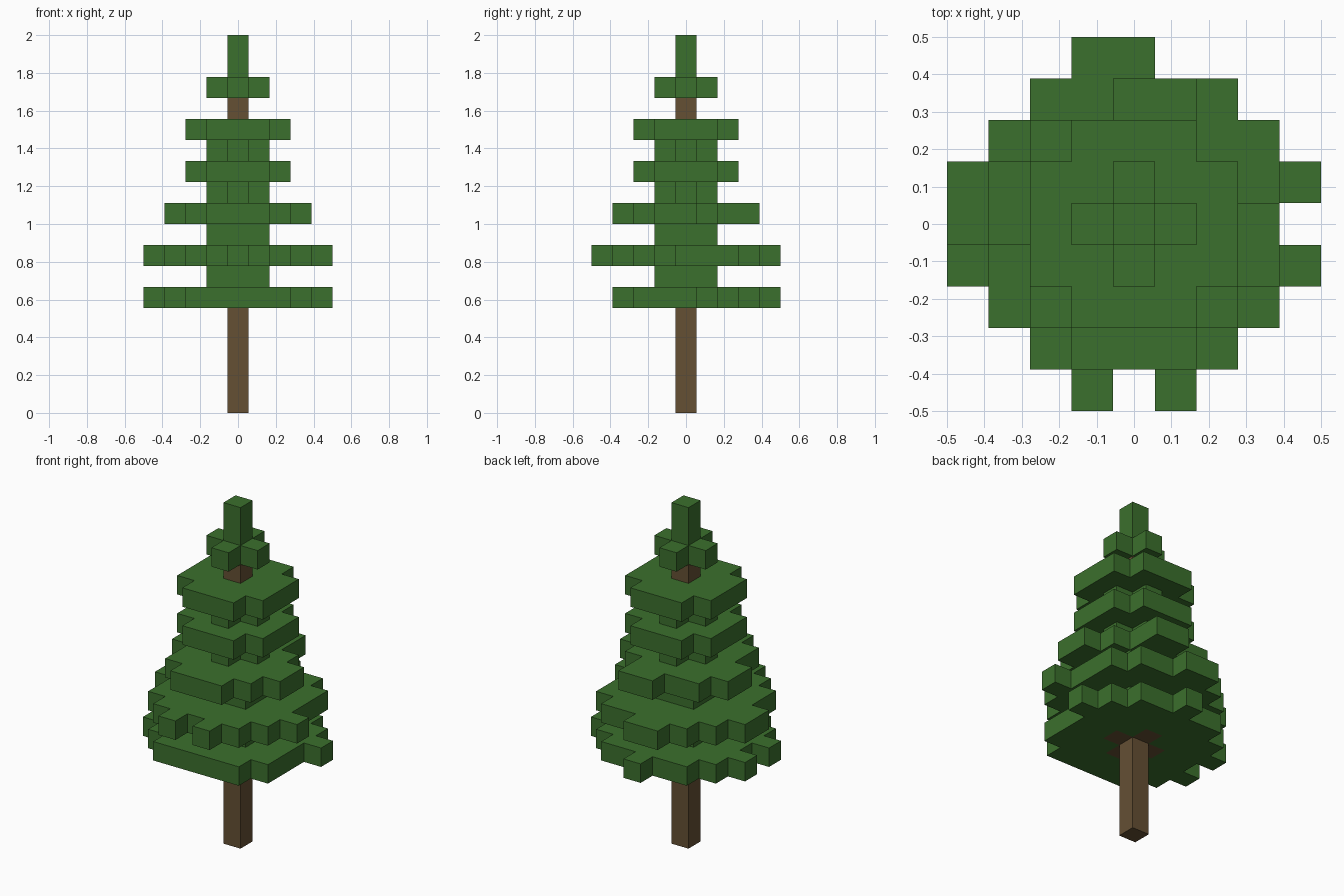
import bpy
import bmesh
from mathutils import Vector

if "Cube" in bpy.data.objects:
    bpy.data.objects.remove(bpy.data.objects["Cube"])

UNIT = 1 / 9  # edge of one block


def material(name, rgb):
    mat = bpy.data.materials.new(name)
    mat.use_nodes = True
    color = (*rgb, 1)
    mat.diffuse_color = color
    bsdf = mat.node_tree.nodes["Principled BSDF"]
    bsdf.inputs["Base Color"].default_value = color
    bsdf.inputs["Roughness"].default_value = 0.9
    return mat


leaf = material("leaf green", (0.044, 0.162, 0.026))
bark = material("bark brown", (0.130, 0.080, 0.034))


# Layer footprints, as sets of (x, y) block positions
def square(r):
    return {(x, y) for x in range(-r, r + 1) for y in range(-r, r + 1)}


def trimmed(r):
    return {c for c in square(r) if abs(c[0]) + abs(c[1]) < 2 * r}


centre = {(0, 0)}
plus = trimmed(1)

# Tiers: name -> (layer, footprint)
tiers = {
    "lowest_branches": (5, (trimmed(3) - plus) | {(0, 4), (4, 1), (-4, 1), (-4, -1)}),
    "lowest_core": (6, square(1)),
    "lower_branches": (7, trimmed(3) | {(-1, 4), (0, 4), (4, -1), (-4, 0), (-4, 1), (-1, -4), (1, -4)}),
    "lower_core": (8, square(1)),
    "middle_branches": (9, (square(2) - {(2, 2)}) | {(0, 3), (1, 3), (3, 0), (3, -1), (-3, 0), (-3, 1),
                                                   (-1, -3), (0, -3), (1, -3)}),
    "middle_core": (10, plus),
    "upper_branches": (11, trimmed(2)),
    "upper_core": (12, plus),
    "top_branches": (13, trimmed(2)),
    "crown": (15, plus),
}
parts = {name: ({(x, y, z) for x, y in cells}, leaf) for name, (z, cells) in tiers.items()}
parts["tip"] = ({(0, 0, 16), (0, 0, 17)}, leaf)
parts["lower_trunk"] = ({(0, 0, z) for z in range(5)} | {(x, y, 5) for x, y in plus}, bark)
parts["upper_trunk"] = ({(0, 0, 14)}, bark)

filled = set().union(*(cells for cells, _ in parts.values()))


# Build only the outer faces of each group of blocks
def build(name, cells, mat):
    bm = bmesh.new()
    for cell in sorted(cells):
        for axis in range(3):
            for sign in (-1, 1):
                n = Vector((0, 0, 0))
                n[axis] = sign
                if tuple(int(a + b) for a, b in zip(cell, n)) in filled:
                    continue
                u = Vector((0, 0, 0))
                u[(axis + 1) % 3] = 1
                v = n.cross(u)
                mid = Vector(cell) + Vector((0, 0, 0.5)) + n / 2
                corners = [mid + (a * u + b * v) / 2 for a, b in ((-1, -1), (1, -1), (1, 1), (-1, 1))]
                bm.faces.new([bm.verts.new(c * UNIT) for c in corners])
    bmesh.ops.remove_doubles(bm, verts=bm.verts, dist=UNIT / 100)
    mesh = bpy.data.meshes.new(name)
    bm.to_mesh(mesh)
    bm.free()
    mesh.materials.append(mat)
    bpy.context.collection.objects.link(bpy.data.objects.new(name, mesh))


for name, (cells, mat) in parts.items():
    build(name, cells, mat)
